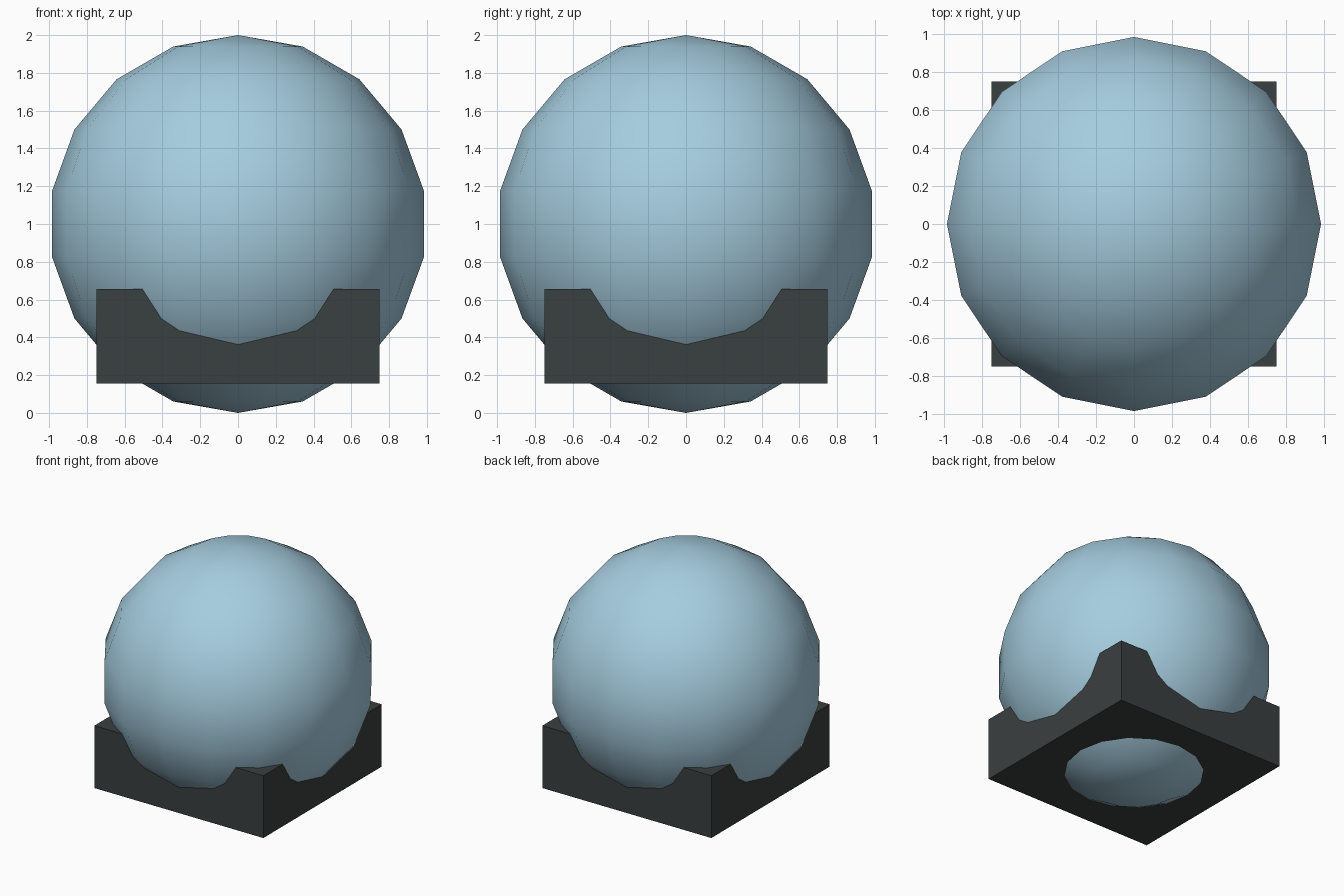
import bpy

if "Cube" in bpy.data.objects:
    bpy.data.objects.remove(bpy.data.objects["Cube"])


def flat_colour(name, rgb):
    mat = bpy.data.materials.new(name)
    mat.diffuse_color = (*rgb, 1.0)
    mat.use_nodes = True
    mat.node_tree.nodes["Principled BSDF"].inputs["Base Color"].default_value = mat.diffuse_color
    return mat


pale_blue = flat_colour("pale_blue", (0.38, 0.61, 0.74))
charcoal = flat_colour("charcoal", (0.042, 0.050, 0.050))

# Smooth low-poly ball resting through the base
bpy.ops.mesh.primitive_uv_sphere_add(segments=16, ring_count=9, radius=1.0, location=(0, 0, 1.0))
ball = bpy.context.object
ball.name = "ball"
ball.data.materials.append(pale_blue)
bpy.ops.object.shade_smooth()

# Square block stand, flat shaded
bpy.ops.mesh.primitive_cube_add(size=1.0, location=(0, 0, 0.405))
stand = bpy.context.object
stand.name = "stand"
stand.scale = (1.5, 1.5, 0.5)
bpy.ops.object.transform_apply(location=False, rotation=False, scale=True)
stand.data.materials.append(charcoal)
